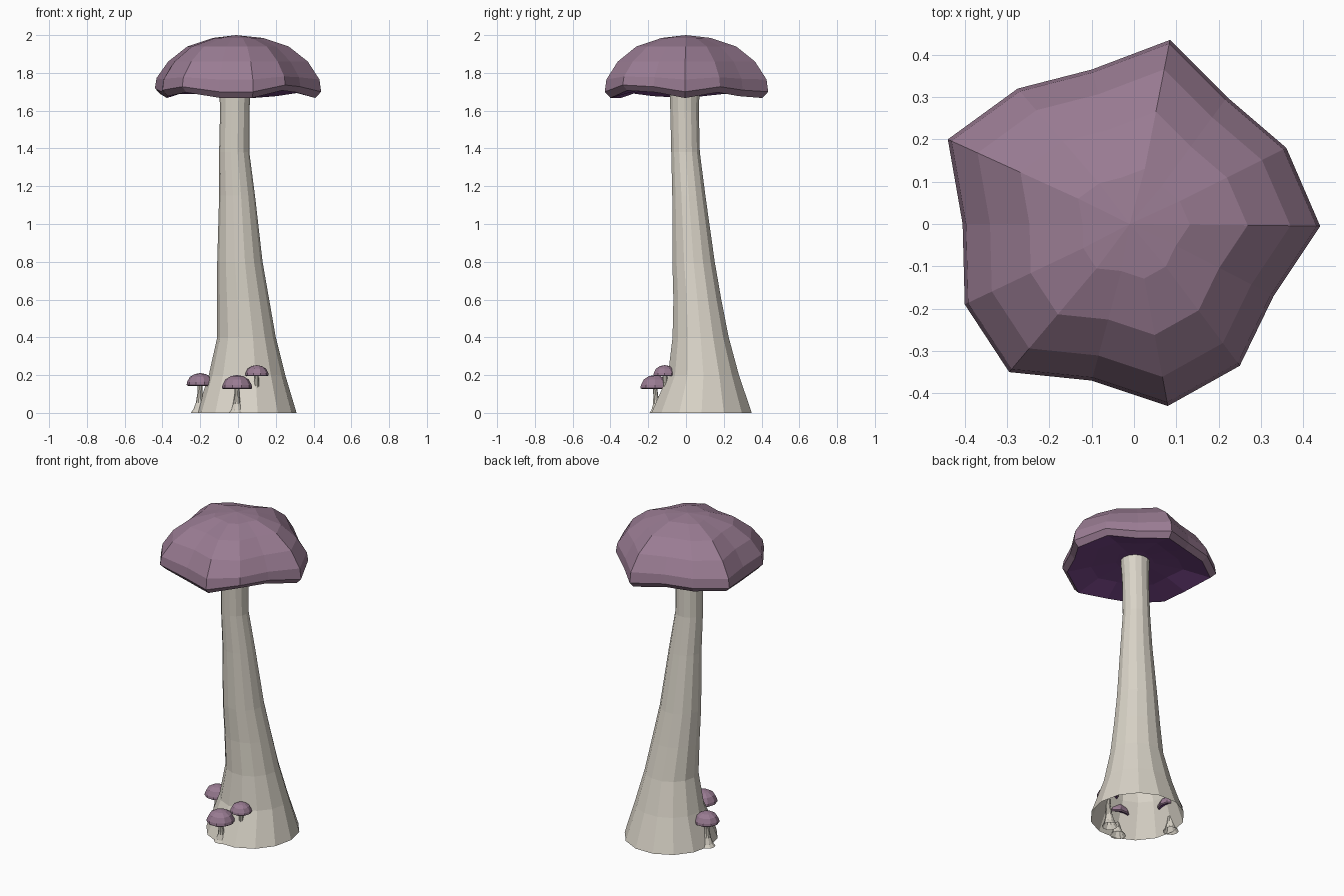
import bpy, math
from mathutils import Vector

if "Cube" in bpy.data.objects:
    bpy.data.objects.remove(bpy.data.objects["Cube"])

def material(name, rgb):
    m = bpy.data.materials.new(name)
    m.diffuse_color = (*rgb, 1)
    m.use_nodes = True
    m.node_tree.nodes["Principled BSDF"].inputs["Base Color"].default_value = m.diffuse_color
    return m

CAP = material("cap_mauve", (0.32, 0.20, 0.29))
GILL = material("gill_purple", (0.18, 0.06, 0.24))
STEM = material("stem_cream", (0.69, 0.65, 0.57))

def loft(name, rings, mats, ring_mats=None, tip_start=None, tip_end=None):
    """Skin equal-length rings; optional tip points close the ends."""
    n = len(rings[0])
    verts = [tuple(p) for r in rings for p in r]
    faces, idx = [], []
    for k in range(len(rings) - 1):
        for i in range(n):
            j = (i + 1) % n
            faces.append((k*n + i, (k+1)*n + i, (k+1)*n + j, k*n + j))
            idx.append(ring_mats[k] if ring_mats else 0)
    if tip_start:
        t = len(verts)
        verts.append(tip_start)
        for i in range(n):
            faces.append((t, i, (i + 1) % n))
            idx.append(0)
    if tip_end:
        t = len(verts)
        verts.append(tip_end)
        b = (len(rings) - 1) * n
        for i in range(n):
            faces.append((t, b + (i + 1) % n, b + i))
            idx.append(len(mats) - 1)
    me = bpy.data.meshes.new(name)
    me.from_pydata(verts, [], faces)
    for m in mats:
        me.materials.append(m)
    for p, m in zip(me.polygons, idx):
        p.material_index = m
    ob = bpy.data.objects.new(name, me)
    bpy.context.collection.objects.link(ob)
    return ob

def ellipse(cx, cy, rx, ry, z, n):
    return [(cx + rx*math.cos(2*math.pi*i/n), cy + ry*math.sin(2*math.pi*i/n), z)
            for i in range(n)]

# Main stem, hollow and open underneath: z, x min, x max, y min, y max
profile = [(1.74, -.10, .07, -.09, .075), (1.60, -.095, .06, -.085, .07),
           (1.38, -.10, .06, -.08, .075), (1.15, -.10, .09, -.075, .105),
           (.80, -.11, .13, -.075, .155), (.60, -.11, .165, -.07, .19),
           (.40, -.11, .20, -.075, .23), (.20, -.155, .25, -.10, .285),
           (0, -.22, .31, -.19, .355)]
loft("stem", [ellipse((a+b)/2, (c+d)/2, (b-a)/2, (d-c)/2, z, 14)
              for z, a, b, c, d in profile], [STEM])

# Large lobed cap: outline seen from above, scaled through a dome profile
outline = [(.44, -.005), (.36, .18), (.22, .30), (.085, .435), (-.10, .365),
           (-.275, .32), (-.44, .20), (-.405, 0), (-.40, -.19), (-.295, -.35),
           (-.10, -.37), (.08, -.43), (.25, -.335), (.33, -.17)]
lift = [0, .03, .01, 0, .02, .02, .02, 0, .01, .03, 0, 0, .04, .03]
dome = [(.30, 1.985, 0), (.61, 1.94, 0), (.84, 1.86, 0), (.98, 1.765, .4),
        (1.0, 1.70, .9), (.93, 1.667, 1), (.60, 1.71, .3), (.25, 1.73, 0)]
loft("cap", [[(x*s, y*s, z + l*f) for (x, y), l in zip(outline, lift)]
             for s, z, f in dome], [CAP, GILL], [0, 0, 0, 0, 0, 1, 1],
     (-.01, 0, 2.0), (0, 0, 1.73))

# Small mushrooms round the foot: base, cap centre, cap radius, rim height
def small_mushroom(name, base, top, r, z):
    n = 10
    b, t = Vector(base), Vector(top)
    stalk = []
    for f, rad in [(1.1, .013), (.7, .013), (.35, .02), (.12, .032), (0, .045)]:
        c = b.lerp(t, min(f, 1))
        stalk.append(ellipse(c.x, c.y, rad, rad, f*z, n))
    loft(name + "_stem", stalk, [STEM])
    cx, cy = t
    rings = [ellipse(cx, cy, r*s, r*s, z + h*r, n)
             for s, h in [(.42, .74), (.78, .52), (.97, .15), (1, -.05), (.9, -.12), (.4, .08)]]
    loft(name + "_cap", rings, [CAP, GILL], [0, 0, 0, 0, 1],
         (cx, cy, z + .82*r), (cx, cy, z + .1*r))

small_mushroom("left_mushroom", (-.205, .08), (-.20, .08), .072, .152)
small_mushroom("front_mushroom", (-.007, -.15), (-.005, -.165), .08, .135)
small_mushroom("right_mushroom", (.095, -.10), (.10, -.113), .062, .202)
